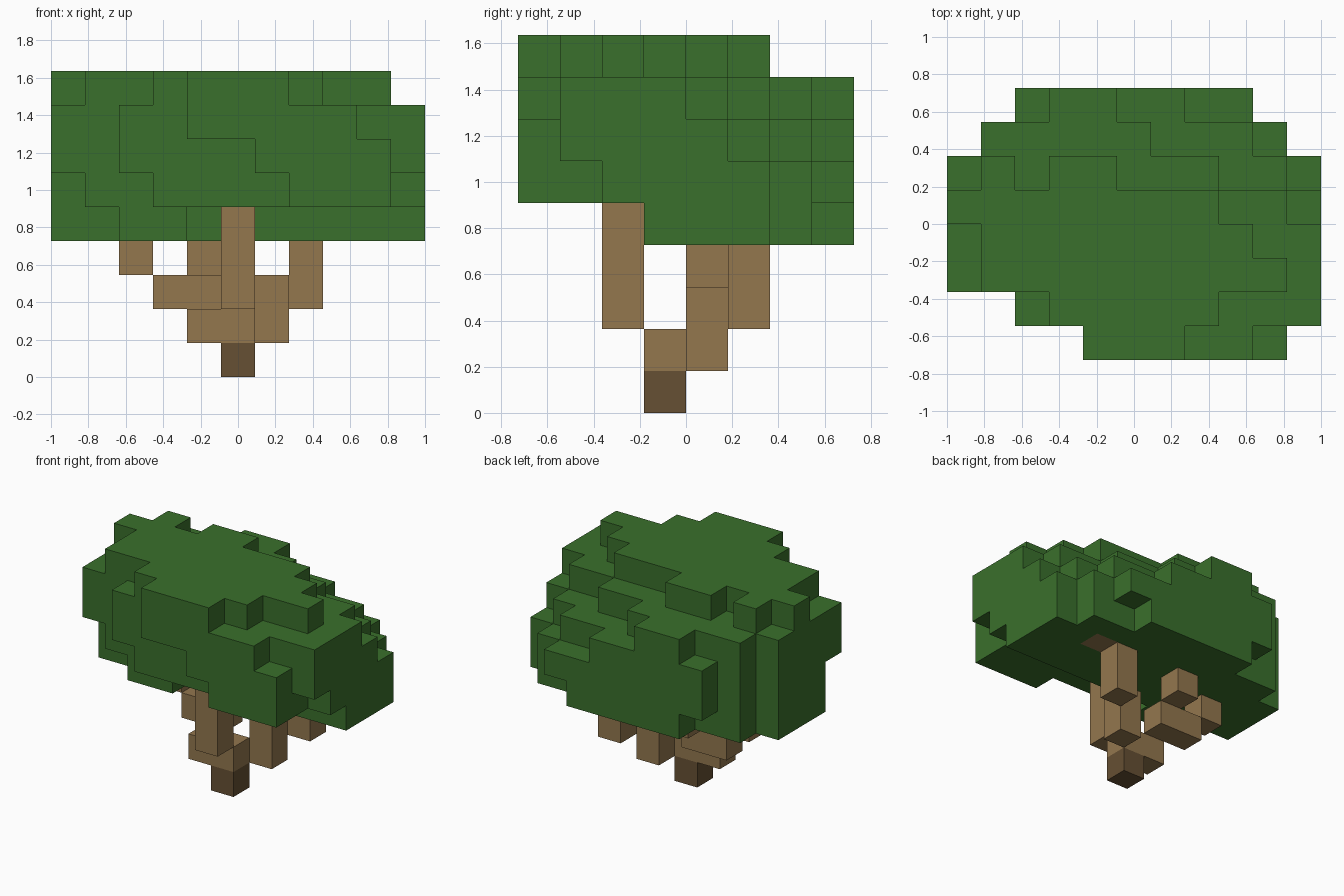
import bpy
import bmesh
from mathutils import Vector

SIZE = 2 / 11                      # edge of one cube
ORIGIN = Vector((-1, -4 * SIZE, 0))

default_cube = bpy.data.objects.get("Cube")
if default_cube:
    bpy.data.objects.remove(default_cube, do_unlink=True)


def make_material(name, colour):
    material = bpy.data.materials.new(name)
    material.use_nodes = True
    material.diffuse_color = (*colour, 1)
    shader = next(n for n in material.node_tree.nodes if n.type == "BSDF_PRINCIPLED")
    shader.inputs["Base Color"].default_value = (*colour, 1)
    shader.inputs["Roughness"].default_value = 0.9
    return material


leaf_green = make_material("leaf green", (0.042, 0.162, 0.025))
branch_brown = make_material("branch brown", (0.292, 0.184, 0.076))
trunk_brown = make_material("dark trunk brown", (0.133, 0.080, 0.033))


def block(columns, row, layers):
    """Cells of a block: first and last column, one row, first and last layer."""
    return {(i, row, k)
            for i in range(columns[0], columns[1] + 1)
            for k in range(layers[0], layers[1] + 1)}


# Wooden parts
trunk = block((5, 5), 3, (0, 0))
fork = block((4, 5), 3, (1, 1))
front_branch = block((5, 5), 2, (2, 4))
left_branch = (block((6, 6), 4, (1, 2)) | block((7, 7), 5, (2, 3))
               | block((8, 8), 5, (4, 4)))
right_branch = block((3, 4), 4, (2, 2)) | block((2, 2), 4, (3, 3))
back_branch = block((4, 4), 5, (3, 3))
wood = trunk | fork | front_branch | left_branch | right_branch | back_branch

# Crown: per layer, the first row and the column span of each row going back
crown_layers = {
    4: (2, [(2, 3), (0, 10), (0, 10), (0, 10), (1, 9), (3, 7)]),
    5: (0, [(7, 9), (3, 9), (1, 10), (0, 10), (0, 10), (0, 10), (1, 9), (2, 8)]),
    6: (0, [(6, 9), (2, 10), (0, 10), (0, 10), (0, 10), (0, 9), (1, 8), (2, 6)]),
    7: (0, [(4, 8), (2, 10), (0, 10), (0, 10), (0, 9), (0, 7), (1, 5), (3, 4)]),
    8: (0, [(4, 6), (3, 7), (1, 9), (1, 8), (0, 7), (1, 4)]),
}
crown = set()
for layer, (first_row, spans) in crown_layers.items():
    for row, span in enumerate(spans, first_row):
        crown |= block(span, row, (layer, layer))
crown -= block((2, 2), 5, (8, 8))  # notch in the top layer
crown -= wood

occupied = wood | crown


def build_part(name, cells, material):
    """Make the outer skin of a set of cells, with flat areas merged."""
    bm = bmesh.new()
    corners = {}

    def corner(position):
        if position not in corners:
            corners[position] = bm.verts.new(ORIGIN + Vector(position) * SIZE)
        return corners[position]

    for cell in sorted(cells):
        for axis in range(3):
            for side in (0, 1):
                neighbour = list(cell)
                neighbour[axis] += 2 * side - 1
                if tuple(neighbour) in occupied:
                    continue
                ring = []
                for u, v in ((0, 0), (1, 0), (1, 1), (0, 1)):
                    point = list(cell)
                    point[axis] += side
                    point[(axis + 1) % 3] += u
                    point[(axis + 2) % 3] += v
                    ring.append(corner(tuple(point)))
                bm.faces.new(ring if side else ring[::-1])

    bmesh.ops.dissolve_limit(bm, angle_limit=0.01, verts=bm.verts[:], edges=bm.edges[:])
    mesh = bpy.data.meshes.new(name)
    bm.to_mesh(mesh)
    bm.free()
    mesh.materials.append(material)
    part = bpy.data.objects.new(name, mesh)
    bpy.context.collection.objects.link(part)
    return part


build_part("trunk", trunk, trunk_brown)
build_part("fork", fork, branch_brown)
build_part("front_branch", front_branch, branch_brown)
build_part("left_branch", left_branch, branch_brown)
build_part("right_branch", right_branch, branch_brown)
build_part("back_branch", back_branch, branch_brown)
build_part("leaf_crown", crown, leaf_green)
